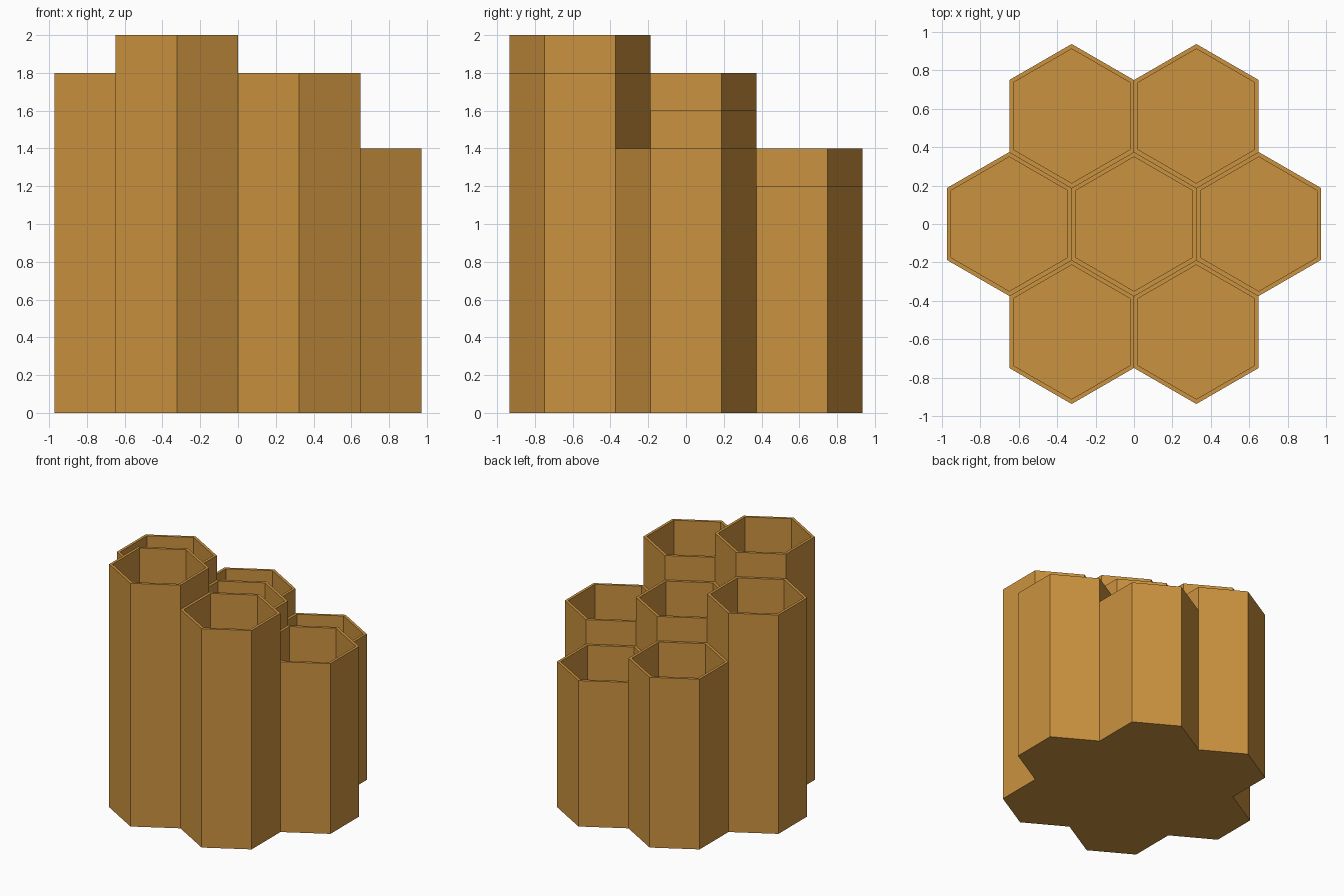
import bpy, bmesh, math
from mathutils import Vector

old = bpy.data.objects.get("Cube")
if old:
    bpy.data.objects.remove(old, do_unlink=True)

APOTHEM = 0.324
RADIUS = APOTHEM / math.cos(math.pi / 6)
WALL = 0.022
FLOOR = 0.03
ROW = 1.5 * RADIUS

# Cells as (column, row) in half-cell steps, with their rim heights
CELLS = {
    (-1, -1): 2.0, (1, -1): 1.8,
    (-2, 0): 1.8, (0, 0): 1.6, (2, 0): 1.4,
    (-1, 1): 1.4, (1, 1): 1.2,
}
# Neighbour across each of the six sides, counter-clockwise from +x
SIDES = [(2, 0), (1, 1), (-1, 1), (-2, 0), (-1, -1), (1, -1)]


def hexagon(cell, apothem):
    r = apothem / math.cos(math.pi / 6)
    centre = Vector((cell[0] * APOTHEM, cell[1] * ROW, 0))
    angles = [math.radians(60 * i - 30) for i in range(6)]
    return [centre + Vector((r * math.cos(a), r * math.sin(a), 0)) for a in angles]


def at(p, z):
    return (p.x, p.y, z)


def face(bm, points):
    return bm.faces.new([bm.verts.new(p) for p in points])


bm = bmesh.new()
undersides = []
for cell, top in CELLS.items():
    outer = hexagon(cell, APOTHEM)
    inner = hexagon(cell, APOTHEM - WALL)

    # Underside and inside floor
    face(bm, [at(p, 0) for p in reversed(outer)])
    face(bm, [at(p, FLOOR) for p in inner])

    for i, (dx, dy) in enumerate(SIDES):
        a, b = outer[i], outer[(i + 1) % 6]
        c, d = inner[i], inner[(i + 1) % 6]
        # Rim and inside wall
        face(bm, [at(a, top), at(b, top), at(d, top), at(c, top)])
        face(bm, [at(d, FLOOR), at(c, FLOOR), at(c, top), at(d, top)])
        # Outside wall, only where it stands above the neighbouring cell
        low = CELLS.get((cell[0] + dx, cell[1] + dy), 0)
        if low < top:
            face(bm, [at(a, low), at(b, low), at(b, top), at(a, top)])

# Weld the cells and merge the underside into one flat face
bmesh.ops.remove_doubles(bm, verts=bm.verts, dist=0.0005)
undersides = [f for f in bm.faces if f.normal.z < -0.9 or f.calc_center_median().z < 0.001]
shared = [e for e in bm.edges if len(e.link_faces) == 2 and all(f in undersides for f in e.link_faces)]
bmesh.ops.dissolve_edges(bm, edges=shared, use_verts=False)

mesh = bpy.data.meshes.new("honeycomb_holder")
bm.to_mesh(mesh)
bm.free()
holder = bpy.data.objects.new("honeycomb_holder", mesh)
bpy.context.collection.objects.link(holder)

# Honey-brown material
colour = (0.60, 0.29, 0.05, 1)
mat = bpy.data.materials.new("honey_brown")
mat.use_nodes = True
mat.diffuse_color = colour
mat.node_tree.nodes["Principled BSDF"].inputs["Base Color"].default_value = colour
mesh.materials.append(mat)
